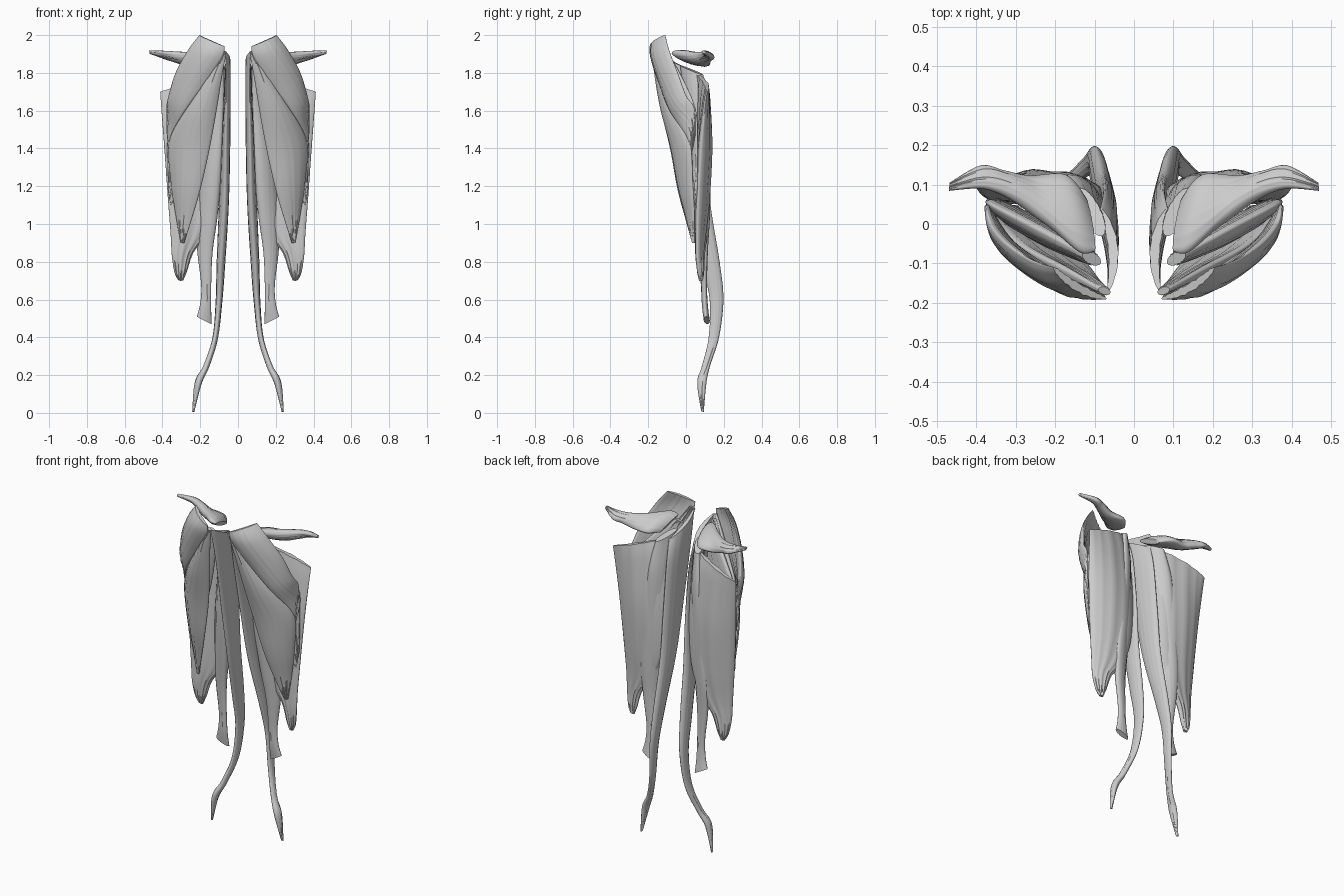
import bpy, math
from mathutils import Vector

RING, STEPS = 44, 8


def spline(p0, p1, p2, p3, t):
    # Catmull-Rom blend of whole rows
    return [0.5 * (2 * b + (c - a) * t + (2 * a - 5 * b + 4 * c - d) * t * t
                   + (3 * b - a - 3 * c + d) * t ** 3)
            for a, b, c, d in zip(p0, p1, p2, p3)]


def muscle(name, rows, fibre=0.002, waves=9):
    # Each row: edge A xyz, edge B xyz, thickness, bow along the sheet normal
    fine = []
    for i in range(len(rows) - 1):
        p = [rows[max(0, min(len(rows) - 1, i + k))] for k in (-1, 0, 1, 2)]
        fine += [spline(*p, s / STEPS) for s in range(STEPS)]
    fine.append(list(rows[-1]))
    A = [Vector(r[0:3]) for r in fine]
    B = [Vector(r[3:6]) for r in fine]
    mid = [(a + b) / 2 for a, b in zip(A, B)]
    verts, faces, n = [], [], len(fine)
    for i, r in enumerate(fine):
        travel = mid[min(i + 1, n - 1)] - mid[max(i - 1, 0)]
        normal = (B[i] - A[i]).cross(travel).normalized()
        for k in range(RING):
            th = 2 * math.pi * k / RING
            u, s = (1 - math.cos(th)) / 2, math.sin(th)
            off = s * max(r[6], 0.006) / 2 + 4 * u * (1 - u) * r[7]
            off += fibre * s * math.sin(u * waves * 2 * math.pi)
            verts.append(A[i].lerp(B[i], u) + normal * off)
    for i in range(n - 1):
        for k in range(RING):
            j = (k + 1) % RING
            faces.append((i * RING + k, i * RING + j, (i + 1) * RING + j, (i + 1) * RING + k))
    # End caps as quad strips joining the two faces of the sheet
    for base in (0, (n - 1) * RING):
        for k in range(RING // 2):
            f = [base + k, base + k + 1, base + (RING - k - 1) % RING, base + (RING - k) % RING]
            f = list(dict.fromkeys(f))
            faces.append(tuple(f[::-1] if base == 0 else f))
    me = bpy.data.meshes.new(name)
    me.from_pydata(verts, [], faces)
    ob = bpy.data.objects.new(name, me)
    bpy.context.collection.objects.link(ob)
    bpy.ops.object.select_all(action='DESELECT')
    bpy.context.view_layer.objects.active = ob
    ob.select_set(True)
    bpy.ops.object.mode_set(mode='EDIT')
    bpy.ops.mesh.select_all(action='SELECT')
    bpy.ops.mesh.normals_make_consistent(inside=False)
    bpy.ops.object.mode_set(mode='OBJECT')
    bpy.ops.object.shade_smooth_by_angle(angle=math.radians(50))
    ob.modifiers.new("mirror", 'MIRROR').use_mirror_merge = False
    return ob


# Short upper front muscle, hip front to outer thigh
muscle("upper_front_muscle", [
    (.07, -.19, 1.94, .205, -.11, 2.0, .02, -.012),
    (.085, -.18, 1.88, .265, -.09, 1.92, .035, -.025),
    (.17, -.14, 1.75, .33, -.045, 1.80, .045, -.02),
    (.28, -.085, 1.60, .365, .0, 1.68, .04, -.01),
    (.355, .0, 1.47, .375, .045, 1.61, .02, 0),
    (.362, .03, 1.38, .372, .05, 1.47, .012, 0)])

# Long triangular front muscle
muscle("long_front_muscle", [
    (.06, -.175, 1.91, .09, -.165, 1.92, .02, 0),
    (.085, -.15, 1.78, .18, -.115, 1.78, .04, -.01),
    (.11, -.115, 1.62, .29, -.055, 1.60, .05, -.02),
    (.15, -.07, 1.40, .365, .02, 1.43, .05, -.025),
    (.20, -.035, 1.18, .355, .035, 1.22, .04, -.015),
    (.25, .005, 1.01, .33, .045, 1.05, .025, -.005),
    (.285, .035, .90, .305, .045, .90, .012, 0)])

# Short deep muscle between the front and rear sheets
muscle("short_deep_muscle", [
    (.085, -.10, 1.85, .13, -.075, 1.87, .03, 0),
    (.11, -.07, 1.67, .26, -.005, 1.74, .05, -.01),
    (.18, -.025, 1.43, .365, .05, 1.60, .05, -.01),
    (.29, .02, 1.22, .375, .06, 1.44, .03, 0),
    (.355, .05, 1.10, .37, .06, 1.20, .012, 0)])

# Broad rear sheet
muscle("broad_rear_muscle", [
    (.11, .05, 1.80, .412, .112, 1.70, .025, .02),
    (.09, .06, 1.70, .405, .10, 1.60, .05, .02),
    (.08, .08, 1.40, .39, .08, 1.40, .075, .02),
    (.10, .09, 1.12, .37, .065, 1.12, .065, .015),
    (.16, .095, .95, .357, .06, .95, .05, .005),
    (.235, .09, .85, .35, .06, .83, .04, 0),
    (.27, .085, .75, .335, .07, .74, .03, 0),
    (.29, .08, .70, .315, .08, .70, .015, 0)], .003, 11)

# Inner column of the rear muscle with its flared tendon
muscle("rear_muscle_tendon", [
    (.08, -.03, 1.84, .14, .09, 1.79, .05, 0),
    (.08, .0, 1.60, .17, .12, 1.60, .08, 0),
    (.09, .02, 1.30, .20, .12, 1.30, .09, 0),
    (.11, .05, 1.05, .22, .115, 1.05, .07, 0),
    (.135, .075, .85, .215, .105, .86, .045, 0),
    (.142, .09, .68, .195, .10, .68, .03, 0),
    (.142, .10, .56, .20, .10, .58, .03, 0),
    (.14, .115, .47, .218, .105, .51, .03, 0)], .001)

# Slender inner strap running to the knee
muscle("inner_strap_muscle", [
    (.065, -.17, 1.91, .085, .04, 1.80, .025, .022),
    (.06, -.125, 1.70, .075, .08, 1.66, .035, .01),
    (.065, -.065, 1.40, .075, .11, 1.37, .045, .005),
    (.07, .0, 1.10, .08, .13, 1.10, .05, 0),
    (.09, .08, .80, .09, .178, .80, .045, 0),
    (.10, .125, .60, .10, .198, .60, .035, 0),
    (.122, .12, .40, .118, .175, .40, .028, 0),
    (.168, .085, .25, .165, .128, .25, .03, 0),
    (.205, .06, .16, .215, .108, .16, .035, 0),
    (.235, .08, .01, .238, .094, .005, .01, 0)], .001, 5)

# Crosswise muscle at the hip, tapering outward
muscle("hip_cross_muscle", [
    (.10, -.07, 1.90, .125, .07, 1.84, .03, 0),
    (.14, -.07, 1.91, .175, .125, 1.845, .06, 0),
    (.22, .0, 1.905, .27, .122, 1.845, .06, 0),
    (.30, .06, 1.905, .34, .135, 1.865, .05, 0),
    (.38, .09, 1.91, .39, .148, 1.88, .035, 0),
    (.47, .085, 1.915, .468, .105, 1.905, .015, 0)], .0015, 6)
